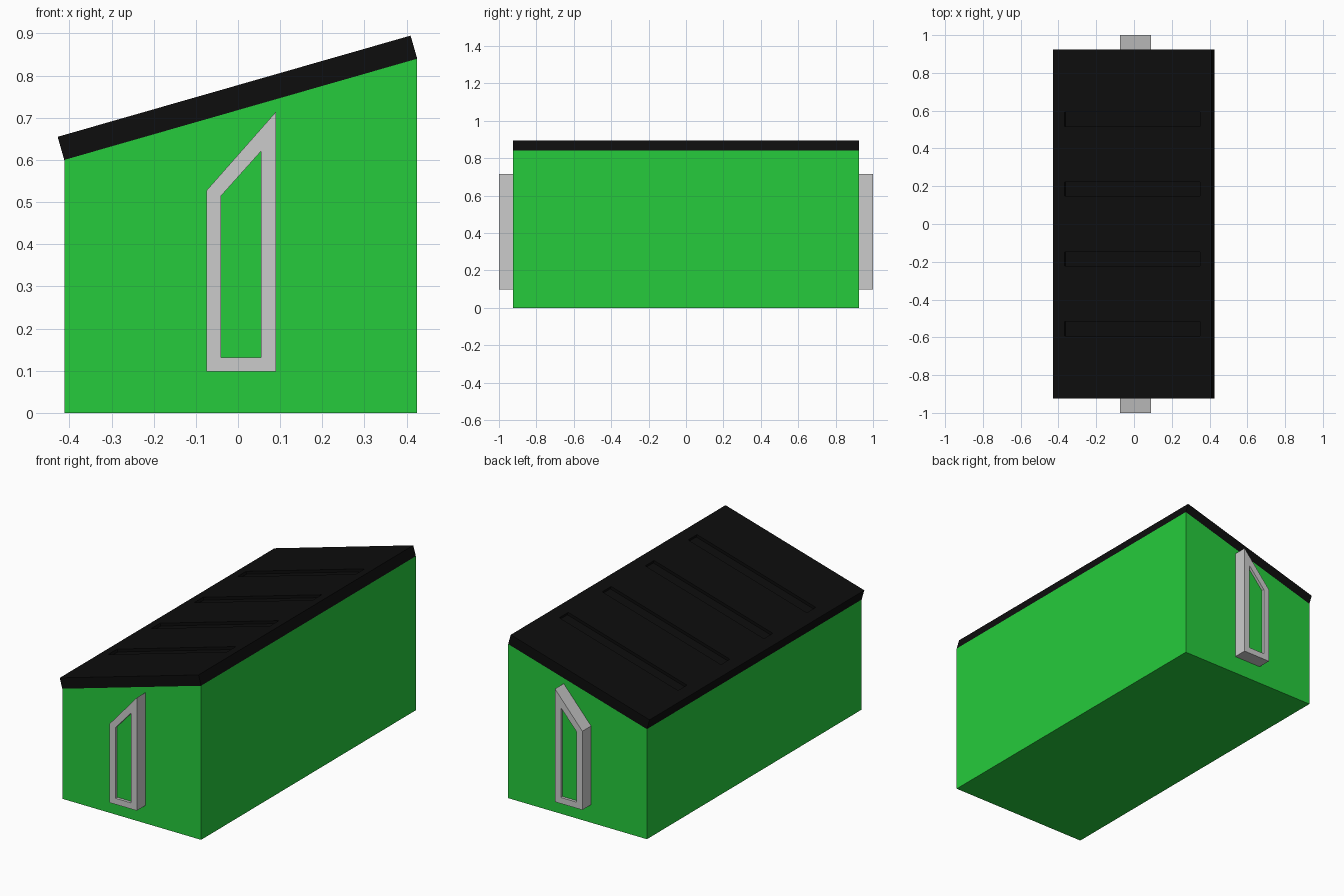
import bpy, bmesh
from mathutils import Vector

if "Cube" in bpy.data.objects:
    bpy.data.objects.remove(bpy.data.objects["Cube"])


def material(name, rgb):
    m = bpy.data.materials.new(name)
    m.diffuse_color = (*rgb, 1)
    m.use_nodes = True
    m.node_tree.nodes["Principled BSDF"].inputs["Base Color"].default_value = m.diffuse_color
    return m


green = material("green_wall", (0.019, 0.60, 0.045))
black = material("black_roof", (0.004, 0.004, 0.004))


def finish(name, bm, mat=None):
    bmesh.ops.recalc_face_normals(bm, faces=bm.faces)
    me = bpy.data.meshes.new(name)
    bm.to_mesh(me)
    bm.free()
    ob = bpy.data.objects.new(name, me)
    bpy.context.collection.objects.link(ob)
    if mat:
        me.materials.append(mat)
    return ob


def add_prism(bm, profile, y0, y1):
    """Extrude an (x, z) outline from y0 to y1."""
    a, b = ([bm.verts.new((x, y, z)) for x, z in profile] for y in (y0, y1))
    bm.faces.new(a)
    bm.faces.new(b)
    n = len(a)
    for i in range(n):
        j = (i + 1) % n
        bm.faces.new((a[i], a[j], b[j], b[i]))


def prism(name, profile, y0, y1, mat=None):
    bm = bmesh.new()
    add_prism(bm, profile, y0, y1)
    return finish(name, bm, mat)


def frame(name, outer, inner, y0, y1):
    """Hollow frame between two outlines with equal point counts."""
    bm = bmesh.new()
    rings = [[bm.verts.new((x, y, z)) for x, z in prof]
             for prof, y in ((outer, y0), (outer, y1), (inner, y1), (inner, y0))]
    n = len(outer)
    for k in range(4):
        r, s = rings[k], rings[(k + 1) % 4]
        for i in range(n):
            j = (i + 1) % n
            bm.faces.new((r[i], r[j], s[j], s[i]))
    return finish(name, bm)


LEN = 0.925

# Main body with sloping top
prism("body", [(-0.412, 0), (0.425, 0), (0.425, 0.84), (-0.412, 0.60)], -LEN, LEN, green)

# Tilted roof slab
low, high = Vector((-0.412, 0.60)), Vector((0.425, 0.84))
along = (high - low).normalized()
up = Vector((-along.y, along.x))
thick = 0.057
roof = prism("roof", [low, high, high + up * thick, low + up * thick], -LEN, LEN, black)

# Four shallow slots sunk into the roof
bm = bmesh.new()
for y in (-0.555, -0.185, 0.185, 0.555):
    slot = [low + along * u + up * (thick + h)
            for u, h in ((0.063, -0.015), (0.808, -0.015), (0.808, 0.03), (0.063, 0.03))]
    add_prism(bm, slot, y - 0.038, y + 0.038)
cutter = finish("slot_cutter", bm, black)
cutter.hide_render = True
cutter.hide_set(True)
cut = roof.modifiers.new("slots", 'BOOLEAN')
cut.operation = 'DIFFERENCE'
cut.solver = 'EXACT'
cut.object = cutter

# Door frames and their recessed panels at both ends
outer = [(-0.075, 0.098), (0.09, 0.098), (0.09, 0.714), (-0.075, 0.527)]
inner = [(-0.04, 0.131), (0.055, 0.131), (0.055, 0.621), (-0.04, 0.515)]
for end, s in (("front", -1), ("back", 1)):
    frame(end + "_door_frame", outer, inner, s * LEN, s * 1.0)
    prism(end + "_door_panel", inner, s * LEN, s * 0.985, green)
